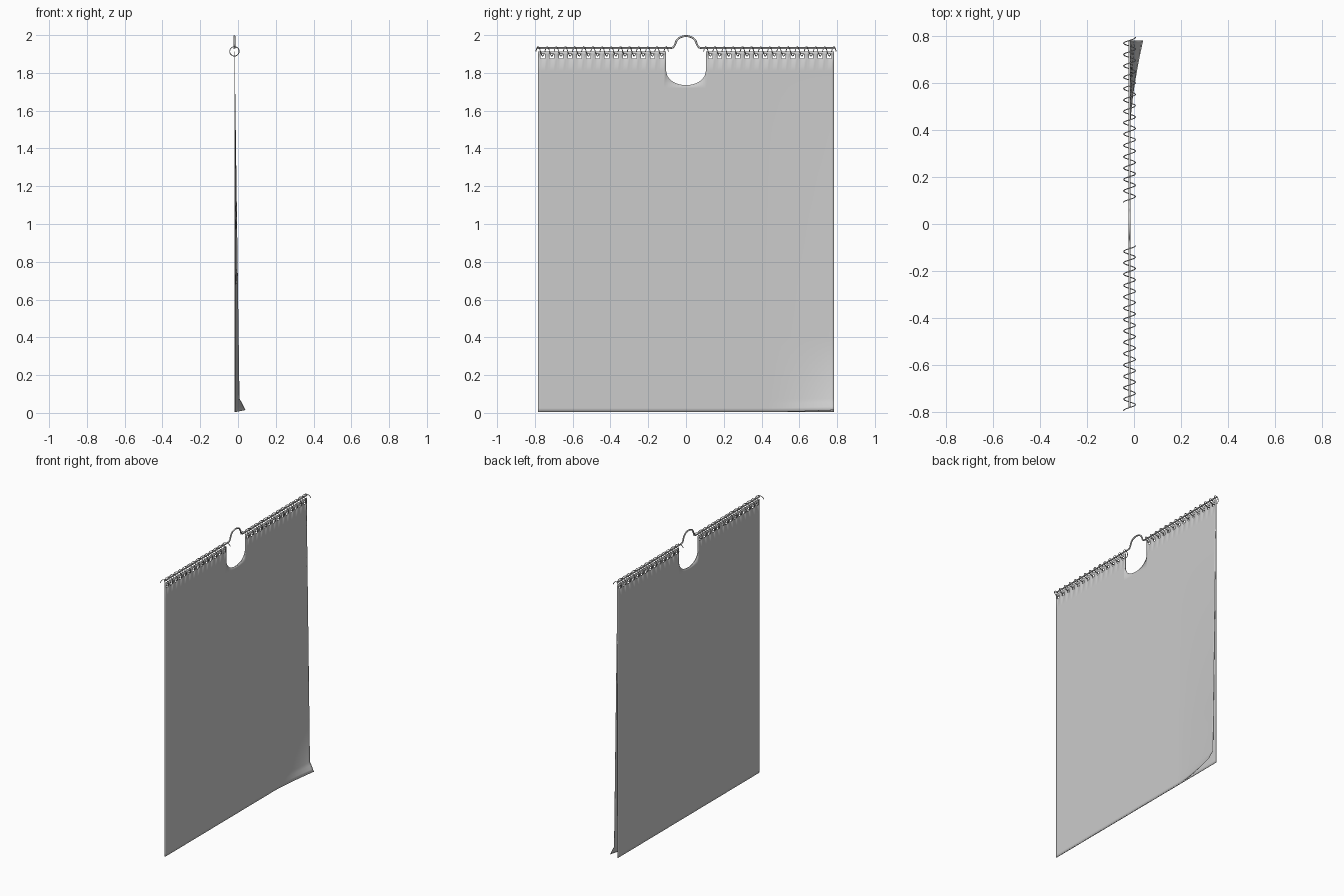
import bpy, bmesh, math

if "Cube" in bpy.data.objects:
    bpy.data.objects.remove(bpy.data.objects["Cube"])

N = 14                      # punched holes / coil turns per side
Y0, Y1 = 0.105, 0.783       # notch half width, sheet half width
PITCH = (Y1 - Y0) / N
CX, CZ, R = -0.019, 1.914, 0.025   # binding axis and radius


def arc_z(y):
    return 1.81 - 0.075 * math.sqrt(max(0, 1 - (y / Y0) ** 2))


def lift(y, z):
    # the bottom corner at +y leans away and kicks up at the end
    s = max(0, (y - 0.42) / (Y1 - 0.42)) ** 1.5
    return s * (0.024 * max(0, 1 - z / 1.72) + 0.032 * max(0, 1 - z / 0.075))


def sheet(name, x, thick, curled):
    # columns: hole edges on both sides, arc points in the notch
    cols = []
    for i in range(N):
        a = Y0 + i * PITCH
        h0, h1 = a + PITCH * 0.27, a + PITCH * 0.73
        for p, q, hole in ((a, h0, 0), (h0, h1, 1), (h1, a + PITCH, 0)):
            cols += [(p, q, hole), (-q, -p, hole)]
    arc = [-Y0 * math.cos(math.pi * i / 16) for i in range(17)]
    cols += [(p, q, 2) for p, q in zip(arc, arc[1:])]
    rows = [0.004, 0.025, 0.05, 0.075, 0.4, 0.8, 1.2, 1.5, 1.72, 1.81, 1.877, 1.9, 1.914]
    bm = bmesh.new()

    def pt(y, z):
        d = lift(y, z) if curled else 0
        up = d * 0.2 if z < 0.075 else 0
        return bm.verts.new((x + d, y, z + up))

    for a, b, kind in cols:
        for z0, z1 in zip(rows, rows[1:]):
            if kind == 1 and z0 == 1.877:
                continue
            ta, tb = z1, z1
            if kind == 2 and z0 >= 1.72:
                if z0 > 1.72:
                    break
                ta, tb = arc_z(a), arc_z(b)
            bm.faces.new([pt(a, z0), pt(b, z0), pt(b, tb), pt(a, ta)])
    bmesh.ops.remove_doubles(bm, verts=bm.verts, dist=1e-5)
    me = bpy.data.meshes.new(name)
    bm.to_mesh(me)
    bm.free()
    ob = bpy.data.objects.new(name, me)
    bpy.context.collection.objects.link(ob)
    m = ob.modifiers.new("thickness", 'SOLIDIFY')
    m.thickness = thick
    m.offset = 0
    bpy.context.view_layer.objects.active = ob
    ob.select_set(True)
    bpy.ops.object.shade_smooth_by_angle(angle=math.radians(30))
    ob.select_set(False)


def wire(name, pts, r, res=1):
    cu = bpy.data.curves.new(name, 'CURVE')
    cu.dimensions = '3D'
    cu.bevel_depth = r
    cu.bevel_resolution = res
    cu.use_fill_caps = True
    sp = cu.splines.new('POLY')
    sp.points.add(len(pts) - 1)
    for p, c in zip(sp.points, pts):
        p.co = (*c, 1)
        p.radius = 1
    sp.use_smooth = True
    bpy.context.collection.objects.link(bpy.data.objects.new(name, cu))


# paper: flat backing pages and the curled top page
sheet("back_pages", -0.019, 0.003, False)
sheet("front_page", -0.0155, 0.001, True)

# spiral binding, one coil each side, crossing the paper in each hole
for side, start in (("left", -Y1), ("right", Y0)):
    pts = []
    for i in range(N * 20 + 11):
        t = (i - 5) / 20
        a = 2 * math.pi * t
        pts.append((CX + R * math.sin(a), start + PITCH * t, CZ + R * math.cos(a)))
    wire("coil_" + side, pts, 0.0022)

# hanger: straight rod in the coils with a rounded loop in the middle
RZ = 1.931
half = [(0.785, RZ), (0.085, RZ), (0.072, 1.933), (0.063, 1.94), (0.058, 1.951)]
half += [(0.056 * math.cos(a), 1.951 + 0.044 * math.sin(a))
         for a in [math.pi / 2 * i / 8 for i in range(1, 9)]]
path = half + [(-y, z) for y, z in reversed(half[:-1])]
wire("hanger", [(CX, y, z) for y, z in path], 0.005, 2)
